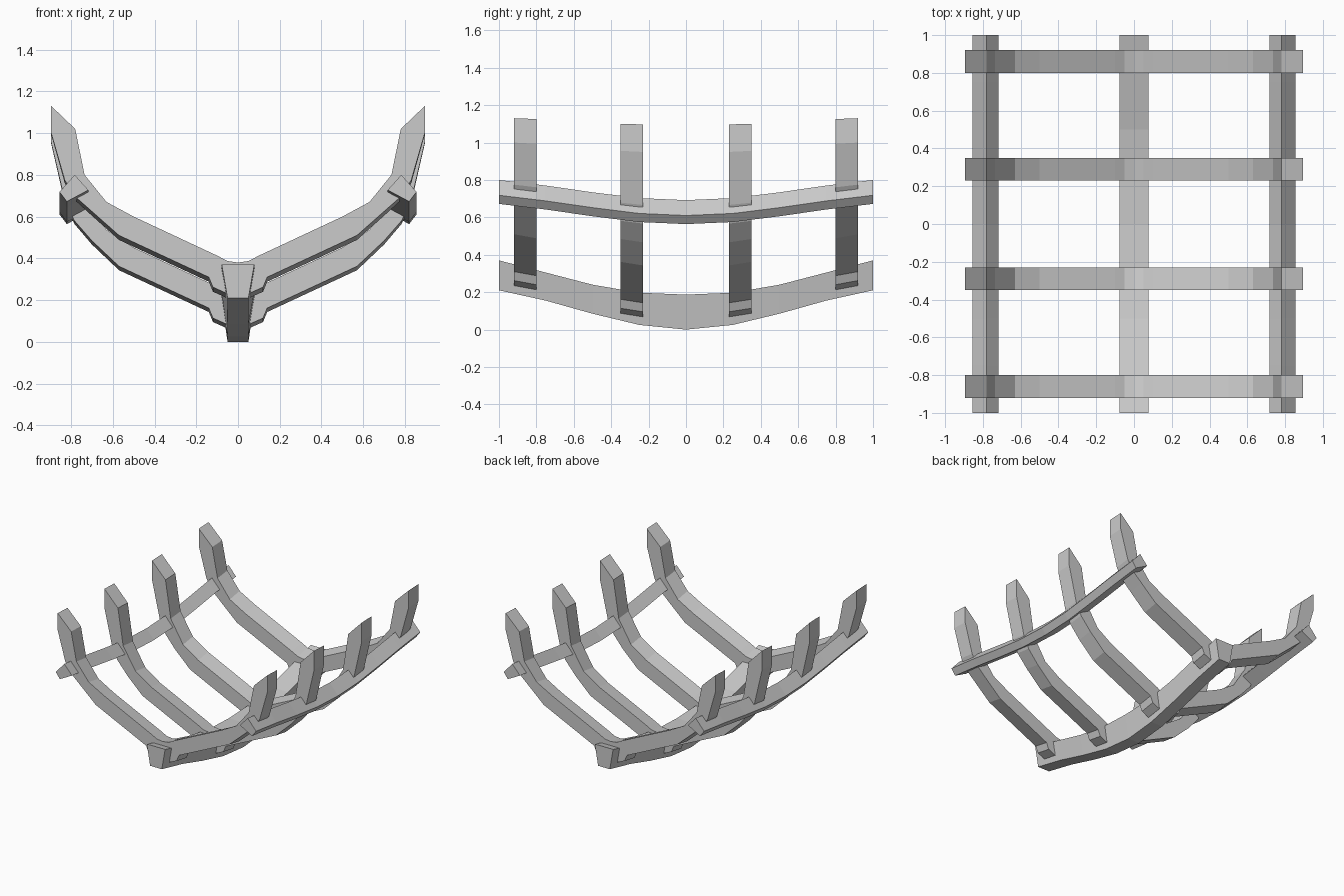
import bpy, bmesh

if "Cube" in bpy.data.objects:
    bpy.data.objects.remove(bpy.data.objects["Cube"])

def skin(name, rings):
    """Join matching closed cross-sections into one capped solid."""
    bm = bmesh.new()
    vs = [[bm.verts.new(p) for p in r] for r in rings]
    n = len(vs[0])
    for a, b in zip(vs, vs[1:]):
        for i in range(n):
            j = (i + 1) % n
            bm.faces.new((a[i], a[j], b[j], b[i]))
    bm.faces.new(vs[0])
    bm.faces.new(vs[-1])
    bmesh.ops.recalc_face_normals(bm, faces=bm.faces)
    me = bpy.data.meshes.new(name)
    bm.to_mesh(me)
    bm.free()
    ob = bpy.data.objects.new(name, me)
    bpy.context.collection.objects.link(ob)
    return ob

# stations along the hull: |y|, keel bottom, keel top, stringer drop
half = [(1, .21, .37, 0), (.75, .155, .305, .03), (.5, .085, .24, .066),
        (.25, .025, .197, .097), (0, 0, .187, .108)]
stations = [(-y, b, t, d) for y, b, t, d in half] + half[-2::-1]

# keel: tapered section following the curved bottom
skin("keel", [[(-.05, y, b), (.05, y, b), (.078, y, t), (-.078, y, t)]
              for y, b, t, d in stations])

# side stringers: tilted bars
section = [(.782, .80), (.855, .718), (.82, .672), (.717, .727)]
for side, label in ((-1, "left"), (1, "right")):
    skin(label + "_stringer",
         [[(side * x, y, z - d) for x, z in section] for y, b, t, d in stations])

# ribs: V-shaped profile, each point (x, z, share of the mid-hull drop)
inner = [(.78, 1.02, .25), (.735, .80, .65), (.63, .67, .9), (.5, .60, 1),
         (.1, .413, 1), (.05, .387, 1)]
outer = [(.06, .235, 1), (.12, .262, 1), (.14, .31, 1), (.57, .51, 1),
         (.70, .625, .95), (.785, .70, .8), (.83, .775, .65),
         (.895, 1.0, .3), (.895, 1.13, .2)]
right = [(0, .38, 1)] + inner[::-1] + outer[::-1]
profile = right + [(-x, z, k) for x, z, k in right[:0:-1]]
edges = {"outer": ((.92, 0), (.80, .022)), "middle": ((.35, .148), (.23, .167))}
for place, pair in edges.items():
    for sy, end in ((-1, "front"), (1, "back")):
        skin(f"{end}_{place}_rib",
             [[(x, sy * y, z - k * d) for x, z, k in profile] for y, d in pair])
